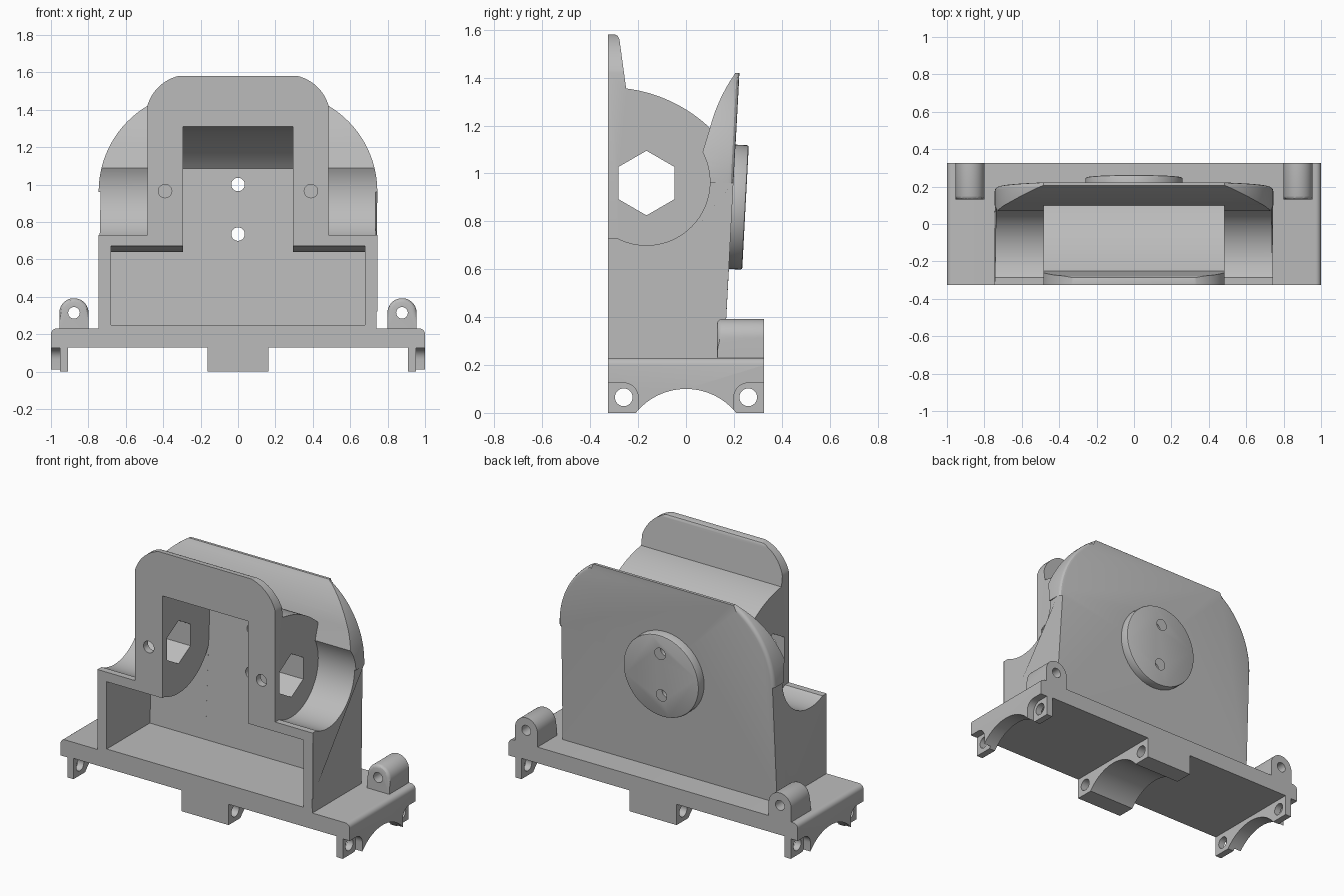
import bpy, bmesh
from math import sin, cos, radians, atan2, sqrt, hypot, pi
from mathutils import Matrix

if "Cube" in bpy.data.objects:
    bpy.data.objects.remove(bpy.data.objects["Cube"])

grey = bpy.data.materials.new("plain_grey")
grey.use_nodes = True
GREY = (0.5, 0.5, 0.5, 1)
grey.diffuse_color = GREY
grey.node_tree.nodes["Principled BSDF"].inputs["Base Color"].default_value = GREY


def arc(cx, cz, r, a0, a1, n=16):
    """Points on a circle between two angles in degrees."""
    angles = [radians(a0 + (a1 - a0) * i / n) for i in range(n + 1)]
    return [(cx + r * cos(a), cz + r * sin(a)) for a in angles]


def arc_between(p, q, r, n=16):
    """Arc from p to q of radius r, bulging to the left of travel."""
    mx, mz = (p[0] + q[0]) / 2, (p[1] + q[1]) / 2
    dx, dz = q[0] - p[0], q[1] - p[1]
    d = hypot(dx, dz)
    h = sqrt(r * r - d * d / 4)
    cx, cz = mx + dz / d * h, mz - dx / d * h
    a0, a1 = atan2(p[1] - cz, p[0] - cx), atan2(q[1] - cz, q[0] - cx)
    sweep = (a1 - a0 + pi) % (2 * pi) - pi
    return [(cx + r * cos(a0 + sweep * i / n), cz + r * sin(a0 + sweep * i / n))
            for i in range(n + 1)]


def add_object(name, bm):
    bmesh.ops.recalc_face_normals(bm, faces=bm.faces)
    mesh = bpy.data.meshes.new(name)
    bm.to_mesh(mesh)
    bm.free()
    ob = bpy.data.objects.new(name, mesh)
    bpy.context.collection.objects.link(ob)
    mesh.materials.append(grey)
    return ob


def prism(name, pts, lo, hi, axis, edit=None):
    """Extrude a 2D profile along x (profile y,z) or y (profile x,z)."""
    place = (lambda a, b, t: (t, a, b)) if axis == "X" else (lambda a, b, t: (a, t, b))
    bm = bmesh.new()
    rings = [[bm.verts.new(place(a, b, t)) for a, b in pts] for t in (lo, hi)]
    for ring in rings:
        bm.faces.new(ring)
    n = len(pts)
    for i in range(n):
        j = (i + 1) % n
        bm.faces.new((rings[0][i], rings[0][j], rings[1][j], rings[1][i]))
    bmesh.ops.recalc_face_normals(bm, faces=bm.faces)
    if edit:
        edit(bm)
    return add_object(name, bm)


def rod(name, a, b, r, lo, hi, axis, n=32):
    return prism(name, arc(a, b, r, 0, 360 - 360 / n, n - 1), lo, hi, axis)


def boolean(ob, other, op="DIFFERENCE"):
    """Apply a boolean and drop the helper object."""
    other.hide_render = True
    mod = ob.modifiers.new("cut", "BOOLEAN")
    mod.object, mod.operation, mod.solver = other, op, "EXACT"
    bpy.context.view_layer.objects.active = ob
    bpy.ops.object.modifier_apply(modifier=mod.name)
    bpy.data.objects.remove(other)


def smooth(ob):
    bpy.ops.object.select_all(action="DESELECT")
    ob.select_set(True)
    bpy.context.view_layer.objects.active = ob
    bpy.ops.object.shade_smooth_by_angle(angle=radians(30))


def mirrored(half):
    return half + [(-x, z) for x, z in reversed(half)]


def back_y(z):
    """Leaning rear face of the housing."""
    return 0.147 + 0.053 * z


AXLE_Y, AXLE_Z = -0.165, 0.965
WALL = 0.06
LIP = arc_between((0.1, 1.19), (0.2, 1.41), 0.7, 10)

# Housing: side profile intersected with the front outline
roof = arc_between((-0.25, 1.355), (0.1, 1.19), 0.62)
side = [(-0.325, 0.23), (0.4, 0.23), (0.4, 1.41), (0.216, 1.42), (0.206, 1.42)]
side += LIP[::-1] + roof[::-1][1:]
side += [(-0.278, 1.56), (-0.285, 1.575), (-0.295, 1.58), (-0.325, 1.58)]
housing = prism("housing", side, -0.9, 0.9, "X")

shoulder = arc_between((0.745, 0.96), (0.485, 1.42), 0.532)[::-1]
shoulder = arc_between((0.485, 1.42), (0.745, 0.96), 0.532)
crown = arc_between((0.32, 1.58), (0.485, 1.42), 0.23)
half = [(0.32, 1.6)] + crown + shoulder[1:] + [(0.745, 0.1)]


def lean_and_round(bm):
    rear = [v for v in bm.verts if v.co.y > 0]
    for v in rear:
        v.co.y = back_y(v.co.z)
    edges = [e for e in bm.edges if all(v in rear and 0.9 < v.co.z < 1.43 for v in e.verts)]
    bmesh.ops.bevel(bm, geom=edges, offset=0.022, segments=3, affect="EDGES", profile=0.5)


boolean(housing, prism("outline", mirrored(half), -0.5, 0.3, "Y", lean_and_round), "INTERSECT")

# Round side pockets beside the central block
pocket = [(-0.5, 0.73), (-0.285, 0.73)] + arc(AXLE_Y, AXLE_Z, 0.265, 244, 388, 32)
pocket += LIP + [(0.2, 1.8), (-0.5, 1.8)]
for s in (-1, 1):
    boolean(housing, prism("pocket", pocket, *sorted((s * 0.485, s * 0.9)), "X"))

# Hollow interior: wide lower chamber, then the tall slot
floor = [(-0.5, 0.25), (back_y(0.25) - WALL, 0.25)]
chamber = floor + arc(AXLE_Y, AXLE_Z, 0.325, 335.5, 245, 24) + [(-0.5, 0.67)]
boolean(housing, prism("chamber", chamber, -0.68, 0.68, "X"))
ceiling = arc_between((-0.25, 1.3), (back_y(1.085) - WALL, 1.085), 0.62)[::-1]
slot = floor + ceiling + [(-0.325, 1.31), (-0.5, 1.31)]
boolean(housing, prism("slot", slot, -0.295, 0.295, "X"))

# Round pad on the leaning rear face
bm = bmesh.new()
bmesh.ops.create_cone(bm, cap_ends=True, segments=64, radius1=0.26, radius2=0.26, depth=0.08)
rim = [e for e in bm.edges if all(v.co.z > 0 for v in e.verts)]
bmesh.ops.bevel(bm, geom=rim, offset=0.008, segments=2, affect="EDGES", profile=0.5)
tilt = Matrix.Rotation(-pi / 2 - atan2(0.053, 1), 4, "X")
bm.transform(Matrix.Translation((0, back_y(0.86) + 0.016, 0.86)) @ tilt)
boolean(housing, add_object("pad", bm), "UNION")

# Hexagonal axle hole, rear bolt holes and front screw holes
hexagon = arc(AXLE_Y, 0.96, 0.135, 30, 330, 5)
boolean(housing, prism("hex_hole", hexagon, -0.6, 0.6, "X"))
for z in (0.735, 1.0):
    boolean(housing, rod("bolt_hole", 0, z, 0.036, 0, 0.5, "Y"))
for x in (-0.39, 0.39):
    boolean(housing, rod("screw_hole", x, AXLE_Z, 0.036, -0.5, AXLE_Y, "Y"))
smooth(housing)

# Base plate with three saddle ribs below
corner = arc(0.97, 0.2, 0.03, 90, 0, 6)
base = prism("base_plate", mirrored(
    corner + [(1, 0), (0.91, 0), (0.91, 0.13), (0.163, 0.13), (0.163, 0)]),
    -0.325, 0.325, "Y")
boolean(base, rod("saddle", 0, -0.17, 0.27, -1.2, 1.2, "X", 96))
for s in (-1, 1):
    boolean(base, rod("rib_hole", s * 0.26, 0.065, 0.037, -1.2, 1.2, "X"))
    recess = [(s * y, z) for y, z in
              [(0.4, -0.1), (0.2, -0.1)] + arc(0.26, 0.065, 0.06, 180, 90, 8) + [(0.4, 0.125)]]
    for t in (-1, 1):
        boolean(base, prism("recess", recess, *sorted((t * 0.952, t * 1.2)), "X"))
smooth(base)


# Arched lugs on top of the base
def round_front(bm):
    edges = [e for e in bm.edges
             if all(v.co.y < 0.2 and v.co.z > 0.23 for v in e.verts)]
    bmesh.ops.bevel(bm, geom=edges, offset=0.02, segments=3, affect="EDGES", profile=0.5)


for s, label in ((1, "left"), (-1, "right")):
    arch = [(s * 0.955, 0.225)] + arc(s * 0.877, 0.314, 0.078,
                                      0 if s > 0 else 180, 180 if s > 0 else 0, 24)
    arch.append((s * 0.799, 0.225))
    lug = prism(label + "_lug", arch, 0.13, 0.325, "Y", round_front)
    boolean(lug, rod("lug_hole", s * 0.877, 0.314, 0.031, 0, 0.5, "Y"))
    smooth(lug)
